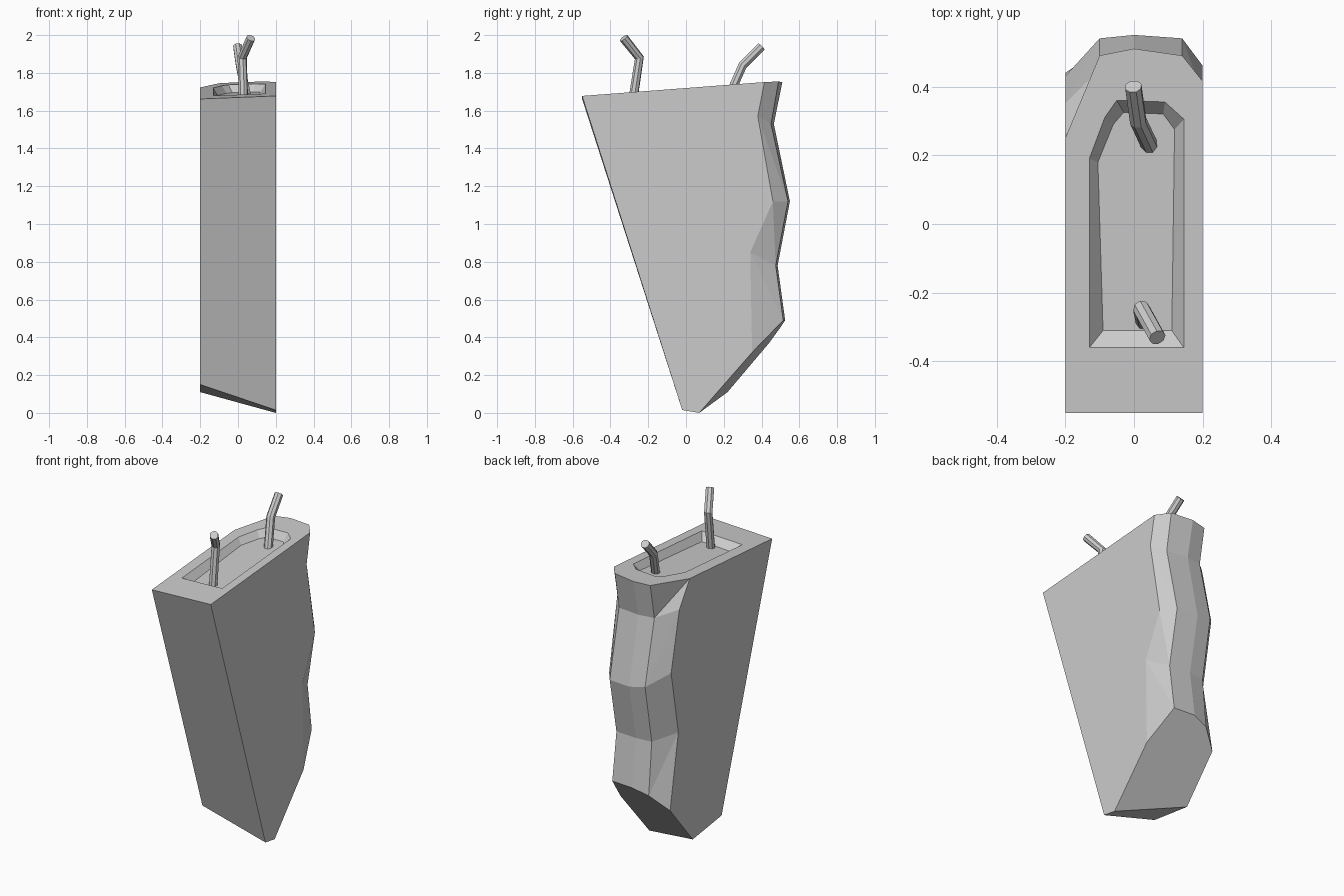
import bpy
import bmesh
from mathutils import Vector

cube = bpy.data.objects.get("Cube")
if cube:
    bpy.data.objects.remove(cube)

# One plain concrete grey
grey = bpy.data.materials.new("concrete_grey")
grey.use_nodes = True
colour = (0.6, 0.6, 0.6, 1)
grey.diffuse_color = colour
grey.node_tree.nodes["Principled BSDF"].inputs["Base Color"].default_value = colour


def add_object(name, mesh):
    mesh.materials.clear()
    mesh.materials.append(grey)
    obj = bpy.data.objects.new(name, mesh)
    bpy.context.collection.objects.link(obj)
    return obj


def on_top(x, y, drop=0):
    """Point on the tilted top plane, or below it by drop."""
    return (x, y, 1.67 + 0.04 * x + 0.076 * (y + 0.55) - drop)


def build_slab():
    bm = bmesh.new()
    vert = bm.verts.new
    face = bm.faces.new

    # Broken back edge: one column per x, as (y, z) from the top down
    back = {
        -0.2: [(0.35, 1.57), (0.43, 1.21), (0.36, 0.82), (0.44, 0.37)],
        -0.1: [(0.45, 1.53), (0.54, 1.14), (0.475, 0.78), (0.505, 0.46)],
        0.0: [(0.465, 1.53), (0.55, 1.12), (0.485, 0.78), (0.525, 0.49)],
        0.14: [(0.45, 1.53), (0.54, 1.12), (0.475, 0.78), (0.515, 0.49)],
        0.2: [(0.38, 1.57), (0.46, 1.12), (0.34, 0.85), (0.35, 0.32)],
    }
    top_y = [0.25, 0.49, 0.51, 0.49, 0.415]
    cols = [[vert(on_top(x, y))] + [vert((x, *p)) for p in pts]
            for (x, pts), y in zip(back.items(), top_y)]
    last = len(cols) - 1
    for i in range(last):
        for a, b, c, d in zip(cols[i], cols[i + 1], cols[i + 1][1:], cols[i][1:]):
            if i == 0:
                face((a, b, c))
                face((a, c, d))
            elif i == last - 1:
                face((a, b, d))
                face((b, c, d))
            else:
                face((a, b, c, d))

    # Front, sides and chipped lower end
    front_top = [vert(on_top(x, -0.55)) for x in (-0.2, 0.2)]
    foot_front = [vert((-0.2, -0.06, 0.15)), vert((0.2, -0.02, 0.015))]
    foot_back = [vert((-0.2, 0.22, 0.11)), vert((0.2, 0.07, 0))]
    face((*front_top, *reversed(foot_front)))
    face((*foot_front, *reversed(foot_back)))
    face((*foot_back, *[c[-1] for c in reversed(cols)]))
    for side, col in enumerate((cols[0], cols[-1])):
        face((front_top[side], foot_front[side], foot_back[side], *reversed(col)))

    # Top rim around a sunken floor with sloping walls
    rim = front_top + [c[0] for c in reversed(cols)]
    edge = [(-0.13, -0.36), (0.145, -0.36), (0.145, 0.305), (0.09, 0.355),
            (-0.05, 0.36), (-0.085, 0.31), (-0.13, 0.19)]
    floor = [(-0.09, -0.31), (0.11, -0.31), (0.118, 0.275), (0.085, 0.32),
             (-0.03, 0.325), (-0.06, 0.29), (-0.105, 0.18)]
    loops = [rim, [vert(on_top(*p)) for p in edge],
             [vert(on_top(*p, 0.04)) for p in floor]]
    for outer, inner in zip(loops, loops[1:]):
        for i in range(len(outer)):
            j = (i + 1) % len(outer)
            face((outer[i], outer[j], inner[j], inner[i]))
    face(loops[-1])

    bmesh.ops.recalc_face_normals(bm, faces=bm.faces)
    mesh = bpy.data.meshes.new("concrete_slab")
    bm.to_mesh(mesh)
    bm.free()
    add_object("concrete_slab", mesh)


def build_rod(name, points):
    """Bent bar: an eight-sided tube along a path."""
    curve = bpy.data.curves.new(name + "_path", "CURVE")
    curve.dimensions = "3D"
    curve.bevel_depth = 0.025
    curve.bevel_resolution = 2
    curve.use_fill_caps = True
    spline = curve.splines.new("POLY")
    spline.points.add(len(points) - 1)
    for point, co in zip(spline.points, points):
        point.co = (*Vector(co), 1)
    path = bpy.data.objects.new(name + "_path", curve)
    bpy.context.collection.objects.link(path)
    bpy.context.view_layer.update()
    graph = bpy.context.evaluated_depsgraph_get()
    mesh = bpy.data.meshes.new_from_object(path.evaluated_get(graph))
    bpy.data.objects.remove(path)
    for poly in mesh.polygons:
        poly.use_smooth = False
    add_object(name, mesh)


build_slab()
build_rod("front_bar", [(0.03, -0.285, 1.63), (0.022, -0.247, 1.88), (0.068, -0.33, 1.985)])
build_rod("back_bar", [(0.047, 0.225, 1.67), (0.012, 0.3, 1.84), (-0.002, 0.4, 1.94)])
